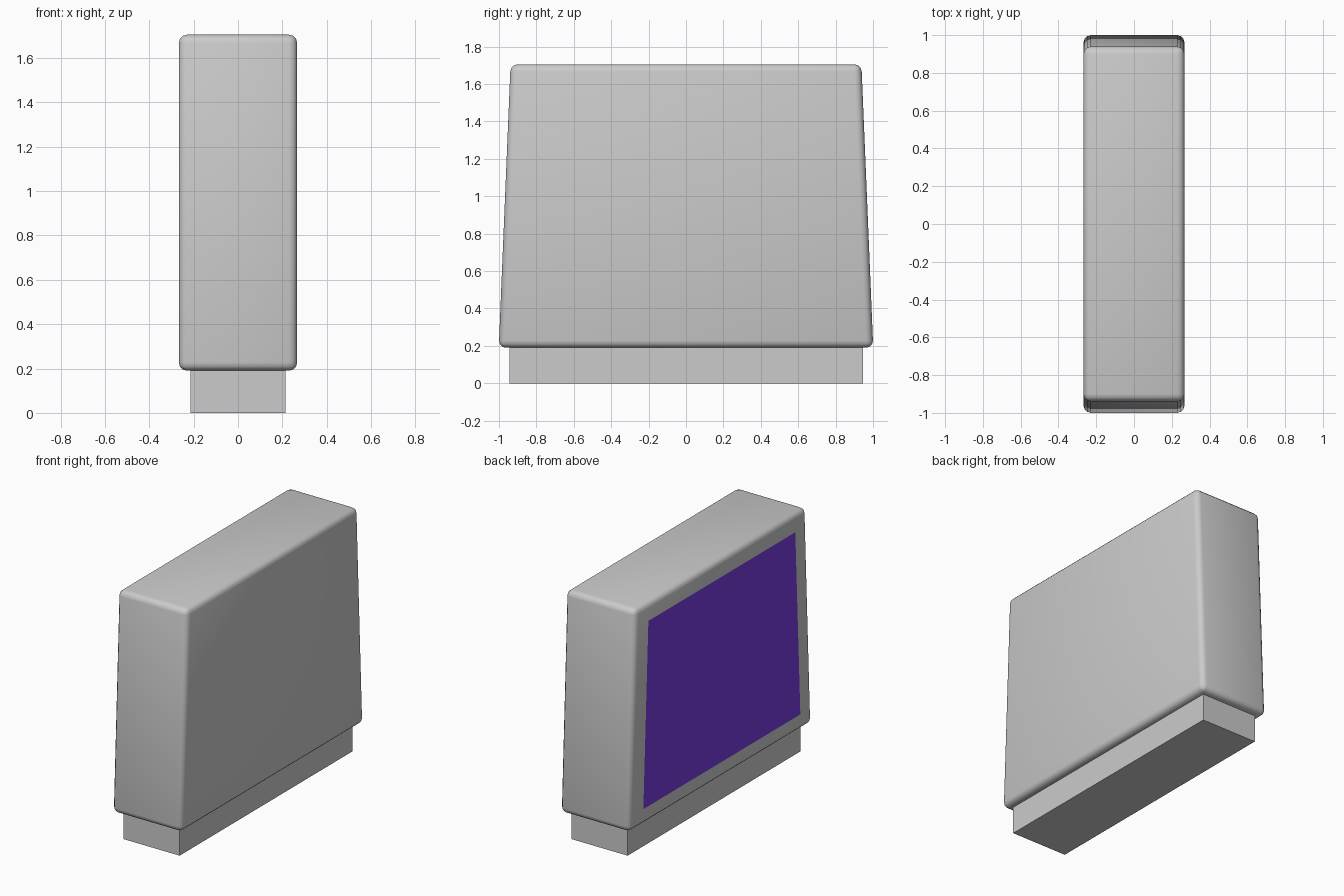
import bpy

if "Cube" in bpy.data.objects:
    bpy.data.objects.remove(bpy.data.objects["Cube"])


def make_mesh(name, verts, faces):
    mesh = bpy.data.meshes.new(name)
    mesh.from_pydata(verts, [], faces)
    mesh.update()
    obj = bpy.data.objects.new(name, mesh)
    bpy.context.collection.objects.link(obj)
    return obj


def tapered_box(name, half_x, half_y_bottom, half_y_top, z0, z1):
    verts = []
    for z, hy in ((z0, half_y_bottom), (z1, half_y_top)):
        verts += [(-half_x, -hy, z), (half_x, -hy, z), (half_x, hy, z), (-half_x, hy, z)]
    faces = [(3, 2, 1, 0), (4, 5, 6, 7)]
    faces += [(i, (i + 1) % 4, (i + 1) % 4 + 4, i + 4) for i in range(4)]
    return make_mesh(name, verts, faces)


# Plinth under the casing
tapered_box("base_plinth", 0.215, 0.945, 0.945, 0.0, 0.2)

# Rounded casing, narrower toward the top
casing = tapered_box("casing", 0.267, 1.001, 0.938, 0.19, 1.705)
bevel = casing.modifiers.new("rounded_edges", 'BEVEL')
bevel.width = 0.038
bevel.segments = 3
bevel.limit_method = 'ANGLE'
casing.data.polygons.foreach_set("use_smooth", [True] * len(casing.data.polygons))

# Coloured screen on the left side
x = -0.269
screen = make_mesh("screen_panel",
                   [(x, 0.85, 0.30), (x, -0.865, 0.30), (x, -0.81, 1.58), (x, 0.795, 1.58)],
                   [(3, 2, 1, 0)])
if screen.data.polygons[0].normal.x > 0:
    screen.data.flip_normals()
purple = bpy.data.materials.new("purple_screen")
purple.diffuse_color = (0.2, 0.045, 0.75, 1.0)
purple.use_nodes = True
purple.node_tree.nodes["Principled BSDF"].inputs["Base Color"].default_value = purple.diffuse_color
screen.data.materials.append(purple)
